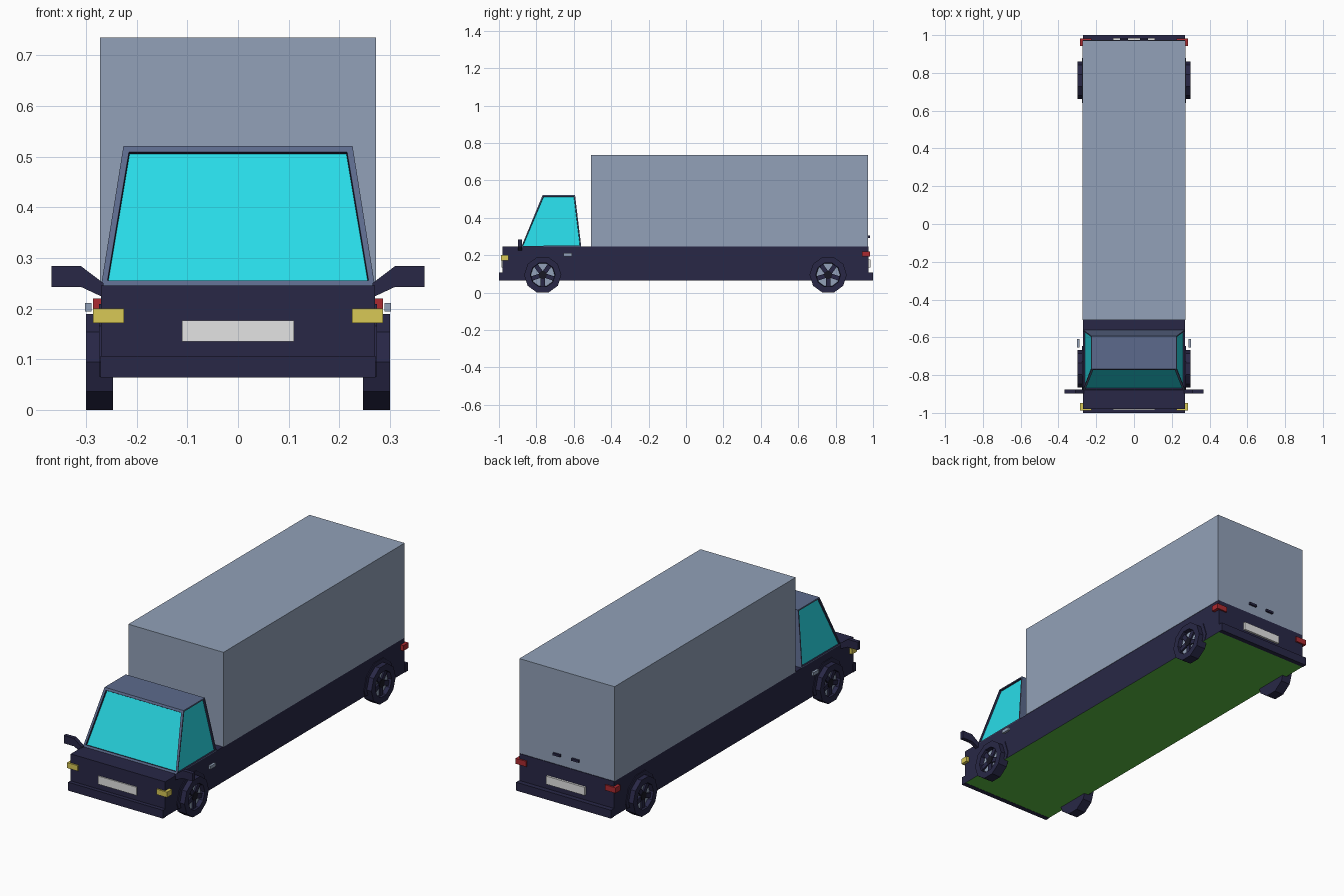
import bpy, bmesh, math
from mathutils import Matrix, Vector

if "Cube" in bpy.data.objects:
    bpy.data.objects.remove(bpy.data.objects["Cube"])


def material(name, r, g, b):
    m = bpy.data.materials.new(name)
    lin = [(c / 255 / 12.92 if c < 11 else ((c / 255 + 0.055) / 1.055) ** 2.4) for c in (r, g, b)]
    m.diffuse_color = (*lin, 1)
    m.use_nodes = True
    m.node_tree.nodes["Principled BSDF"].inputs["Base Color"].default_value = m.diffuse_color
    return m


NAVY = material("dark navy", 40, 39, 70)
SLATE = material("slate blue", 92, 106, 140)
GREY = material("blue grey", 146, 161, 184)
GLASS = material("cyan glass", 40, 219, 231)
YELLOW = material("yellow lamp", 216, 200, 86)
RED = material("red lamp", 172, 42, 48)
PLATE = material("light grey", 228, 228, 228)
GREEN = material("green underside", 92, 188, 66)
BLACK = material("near black", 24, 24, 36)


def finish(name, bm, *mats):
    bmesh.ops.recalc_face_normals(bm, faces=bm.faces)
    me = bpy.data.meshes.new(name)
    bm.to_mesh(me)
    bm.free()
    for m in mats:
        me.materials.append(m)
    ob = bpy.data.objects.new(name, me)
    bpy.context.collection.objects.link(ob)
    return ob


def box(name, x, y, z, mat):
    """Box from (min, max) pairs."""
    bm = bmesh.new()
    bmesh.ops.create_cube(bm, size=1)
    for v in bm.verts:
        v.co = [(a + b) / 2 + c * (b - a) for (a, b), c in zip((x, y, z), v.co)]
    return finish(name, bm, mat)


def span(s, a, b):
    """Mirror an x range to side s."""
    return tuple(sorted((s * a, s * b)))


def disc(bm, r, x, y, z, depth, n=10):
    """Cylinder along x."""
    mtx = Matrix.Translation((x, y, z)) @ Matrix.Rotation(math.pi / 2, 4, 'Y')
    bmesh.ops.create_cone(bm, cap_ends=True, segments=n, radius1=r, radius2=r, depth=depth, matrix=mtx)


# Chassis with green underside
chassis = box("chassis", (-0.27, 0.27), (-0.98, 0.975), (0.065, 0.246), NAVY)
chassis.data.materials.append(GREEN)
for p in chassis.data.polygons:
    p.material_index = 1 if p.normal.z < -0.5 else 0

# Bumpers and number plates at both ends
for end, s in (("front", -1), ("rear", 1)):
    box(end + "_bumper", (-0.271, 0.271), span(s, 0.975, 1.0), (0.064, 0.107), NAVY)
    box(end + "_plate", (-0.11, 0.11), span(s, 0.97, 0.986), (0.135, 0.177), PLATE)

# Cargo box
box("cargo_box", (-0.272, 0.272), (-0.507, 0.972), (0.246, 0.735), GREY)

# Cab: tapered block with recessed front and side windows
bm = bmesh.new()
bmesh.ops.create_cube(bm, size=2)
for v in bm.verts:
    top, back = v.co.z > 0, v.co.y > 0
    y = (-0.593 if back else -0.767) if top else (-0.56 if back else -0.88)
    v.co = (v.co.x * (0.226 if top else 0.27), y, 0.521 if top else 0.246)
bmesh.ops.recalc_face_normals(bm, faces=bm.faces)
front = [f for f in bm.faces if f.normal.y < -0.7]
sides = [f for f in bm.faces if abs(f.normal.x) > 0.7]
for panes, width in ((front, 0.0165), (sides, 0.008)):
    bmesh.ops.inset_individual(bm, faces=panes, thickness=width)
    rim = bmesh.ops.inset_individual(bm, faces=panes, thickness=0.002, depth=-0.009)
    for f in rim["faces"]:
        f.material_index = 2
    for f in panes:
        f.material_index = 1
finish("cab", bm, SLATE, GLASS, NAVY)

for side, s in (("left", 1), ("right", -1)):
    # Lamps and handles
    box(side + "_headlamp", span(s, 0.225, 0.286), (-0.988, -0.948), (0.172, 0.2), YELLOW)
    box(side + "_tail_lamp", span(s, 0.225, 0.286), (0.942, 0.983), (0.192, 0.22), RED)
    box(side + "_door_handle", span(s, 0.289, 0.302), (-0.655, -0.61), (0.194, 0.211), GREY)
    box(side + "_cargo_handle", span(s, 0.032, 0.074), (0.974, 0.984), (0.293, 0.305), NAVY)

    # Wing mirror: bent profile, extruded along y
    bm = bmesh.new()
    pts = [(0.265, 0.25), (0.31, 0.284), (0.368, 0.284), (0.368, 0.243), (0.31, 0.243), (0.265, 0.222)]
    f = bm.faces.new([bm.verts.new((s * x, -0.897, z)) for x, z in pts])
    ext = bmesh.ops.extrude_face_region(bm, geom=[f])
    bmesh.ops.translate(bm, vec=Vector((0, 0.02, 0)),
                        verts=[g for g in ext["geom"] if isinstance(g, bmesh.types.BMVert)])
    finish(side + "_mirror", bm, NAVY)

    for axle, y in (("front", -0.766), ("rear", 0.76)):
        tag = side + "_" + axle
        # Wheel arch plate, cut off at the sill
        bm = bmesh.new()
        disc(bm, 0.12, s * 0.268, y, 0.095, 0.012)
        bmesh.ops.bisect_plane(bm, geom=bm.verts[:] + bm.edges[:] + bm.faces[:],
                               plane_co=(0, 0, 0.066), plane_no=(0, 0, -1), clear_outer=True)
        finish(tag + "_arch", bm, NAVY)
        # Ten-sided tyre with a dished rim, grey at the bottom
        bm = bmesh.new()
        disc(bm, 0.0995, s * 0.2735, y, 0.095, 0.053)
        bmesh.ops.recalc_face_normals(bm, faces=bm.faces)
        cap = [f for f in bm.faces if f.normal.x * s > 0.9]
        bmesh.ops.inset_individual(bm, faces=cap, thickness=0.033)
        bmesh.ops.inset_individual(bm, faces=cap, thickness=0.003, depth=-0.022)
        for f in cap:
            f.material_index = 1
        finish(tag + "_wheel", bm, NAVY, GREY)
        # Five spokes and a hub in the dish
        bm = bmesh.new()
        for i in range(5):
            mtx = (Matrix.Translation((s * 0.285, y, 0.095))
                   @ Matrix.Rotation(math.tau * (i + 0.5) / 5, 4, 'X')
                   @ Matrix.Translation((0, 0, 0.036)) @ Matrix.Diagonal((0.008, 0.024, 0.056, 1)))
            bmesh.ops.create_cube(bm, size=1, matrix=mtx)
        finish(tag + "_spokes", bm, NAVY)
        bm = bmesh.new()
        disc(bm, 0.022, s * 0.285, y, 0.095, 0.014)
        finish(tag + "_hub", bm, BLACK)
